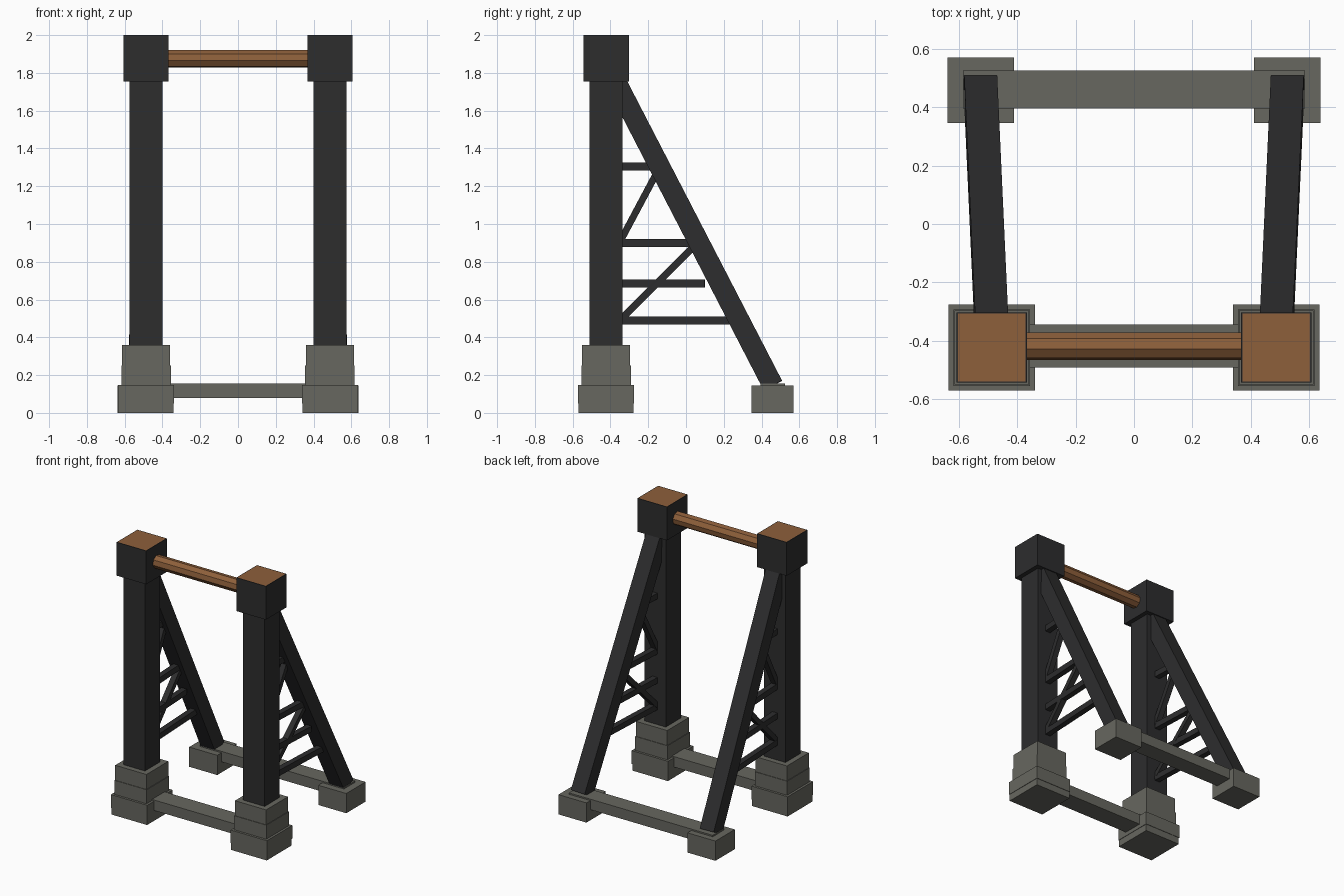
import bpy, bmesh, math
from mathutils import Vector, Matrix

if "Cube" in bpy.data.objects:
    bpy.data.objects.remove(bpy.data.objects["Cube"], do_unlink=True)


def material(name, rgb):
    m = bpy.data.materials.new(name)
    m.use_nodes = True
    m.diffuse_color = (*rgb, 1)
    bsdf = m.node_tree.nodes["Principled BSDF"]
    bsdf.inputs["Base Color"].default_value = (*rgb, 1)
    bsdf.inputs["Roughness"].default_value = 0.9
    return m


STONE = material("grey_stone", (0.135, 0.135, 0.115))
IRON = material("dark_iron", (0.026, 0.026, 0.027))
WOOD = material("brown_wood", (0.27, 0.115, 0.043))


def finish(bm, name, *mats):
    me = bpy.data.meshes.new(name)
    bm.to_mesh(me)
    bm.free()
    for m in mats:
        me.materials.append(m)
    ob = bpy.data.objects.new(name, me)
    bpy.context.collection.objects.link(ob)
    return ob


def block(name, centre, size, mat):
    bm = bmesh.new()
    bmesh.ops.create_cube(bm, matrix=Matrix.Translation(centre) @ Matrix.Diagonal((*size, 1)))
    return finish(bm, name, mat)


def bar(name, a, b, width, depth, mat):
    """Square-section bar from a to b, width along x."""
    a, b = Vector(a), Vector(b)
    z = (b - a).normalized()
    y = z.cross(Vector((1, 0, 0))).normalized()
    x = y.cross(z)
    rot = Matrix((x, y, z)).transposed().to_4x4()
    bm = bmesh.new()
    bmesh.ops.create_cube(bm, matrix=Matrix.Translation((a + b) / 2) @ rot
                          @ Matrix.Diagonal((width, depth, (b - a).length, 1)))
    return finish(bm, name, mat)


def capital(name, centre, size):
    """Dark block whose inset top face is wood."""
    bm = bmesh.new()
    bmesh.ops.create_cube(bm, matrix=Matrix.Translation(centre) @ Matrix.Diagonal((*size, 1)))
    top = [f for f in bm.faces if f.normal.z > 0.9]
    bmesh.ops.inset_region(bm, faces=top, thickness=0.006)
    top[0].material_index = 1
    return finish(bm, name, IRON, WOOD)


PX, PY = 0.487, -0.423           # post axis
LEG_TOP = Vector((0.487, -0.37, 1.75))
LEG_END = Vector((0.525, 0.46, 0.145))


def leg_x(y):
    t = (y - LEG_TOP.y) / (LEG_END.y - LEG_TOP.y)
    return LEG_TOP.x + t * (LEG_END.x - LEG_TOP.x)


for side, s in (("left", 1), ("right", -1)):
    # stepped stone footing: (bottom, top, width)
    for i, (z0, z1, w) in enumerate(((0, 0.05, 0.29), (0.05, 0.147, 0.296),
                                     (0.147, 0.25, 0.262), (0.25, 0.36, 0.254))):
        block(f"{side}_footing_{i + 1}", (s * PX, PY, (z0 + z1) / 2), (w, w, z1 - z0), STONE)
    block(f"{side}_post", (s * PX, PY, 1.06), (0.175, 0.175, 1.41), IRON)
    capital(f"{side}_capital", (s * PX, PY, 1.877), (0.24, 0.24, 0.246))

    # sloping rear leg and its foot
    block(f"{side}_rear_foot", (s * 0.525, 0.458, 0.0725), (0.228, 0.224, 0.145), STONE)
    flip = Vector((s, 1, 1))
    bar(f"{side}_rear_leg", LEG_TOP * flip, LEG_END * flip, 0.113, 0.11, IRON)

    # lattice between post and leg: (y, z) start and end
    lattice = (((-0.36, 1.305), (-0.18, 1.305)), ((-0.36, 0.90), (0.03, 0.90)),
               ((-0.36, 0.685), (0.10, 0.685)), ((-0.36, 0.49), (0.24, 0.49)),
               ((-0.35, 0.905), (-0.15, 1.28)), ((-0.35, 0.49), (0.05, 0.89)))
    for i, ((y0, z0), (y1, z1)) in enumerate(lattice):
        thick = 0.043 if z0 == z1 else 0.036
        bar(f"{side}_brace_{i + 1}", (s * PX, y0, z0), (s * leg_x(y1), y1, z1), 0.042, thick, IRON)

# stone sills tying the feet together
block("front_sill", (0, -0.418, 0.117), (0.9, 0.146, 0.077), STONE)
block("rear_sill", (0, 0.46, 0.117), (1.17, 0.13, 0.077), STONE)

# faceted crossbar
bm = bmesh.new()
bmesh.ops.create_cone(bm, cap_ends=True, segments=8, radius1=0.048, radius2=0.048, depth=0.8,
                      matrix=Matrix.Translation((0, -0.418, 1.875))
                      @ Matrix.Rotation(math.radians(90), 4, "Y")
                      @ Matrix.Rotation(math.radians(12), 4, "Z"))
finish(bm, "crossbar", WOOD)
